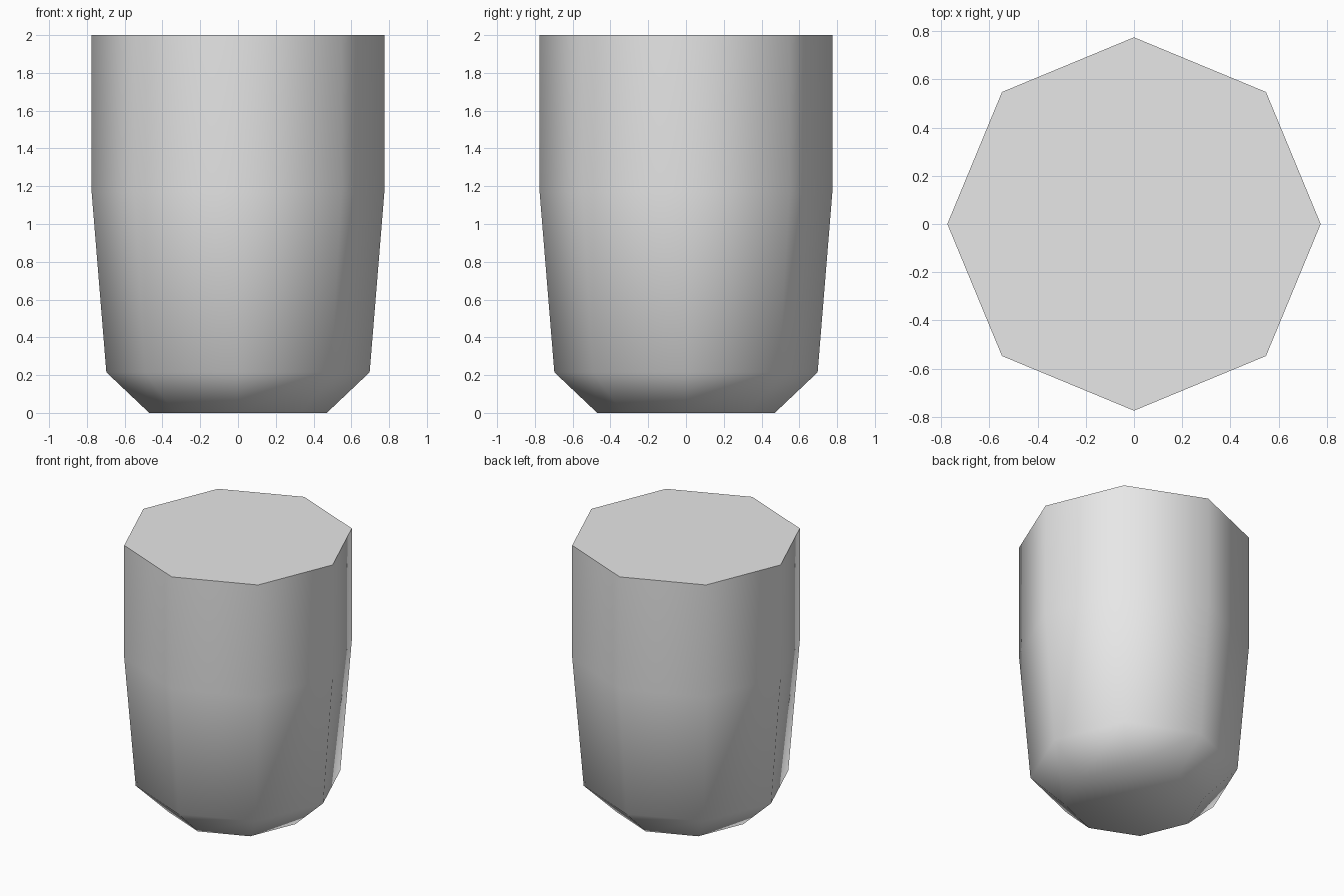
import bpy
import bmesh
from math import cos, sin, pi, radians

cube = bpy.data.objects.get("Cube")
if cube:
    bpy.data.objects.remove(cube, do_unlink=True)

# Plain grey material
grey = bpy.data.materials.new("plain grey")
grey.use_nodes = True
colour = (0.8, 0.8, 0.8, 1)
grey.diffuse_color = colour
grey.node_tree.nodes["Principled BSDF"].inputs["Base Color"].default_value = colour

# Eight-sided body: (radius, height) profile from base to rim
SIDES = 8
profile = [(0.47, 0), (0.697, 0.215), (0.775, 1.17), (0.775, 2)]
bm = bmesh.new()
rings = [[bm.verts.new((r * cos(2 * pi * i / SIDES), r * sin(2 * pi * i / SIDES), z))
          for i in range(SIDES)] for r, z in profile]
for low, high in zip(rings, rings[1:]):
    for i in range(SIDES):
        j = (i + 1) % SIDES
        bm.faces.new((low[i], low[j], high[j], high[i]))

# Flat base and flat top
bm.faces.new(rings[0][::-1])
bm.faces.new(rings[-1])

mesh = bpy.data.meshes.new("tapered_body")
bm.to_mesh(mesh)
bm.free()
mesh.materials.append(grey)
body = bpy.data.objects.new("tapered_body", mesh)
bpy.context.collection.objects.link(body)

# Smooth sides and base, crisp top rim
bpy.context.view_layer.objects.active = body
body.select_set(True)
bpy.ops.object.shade_smooth_by_angle(angle=radians(60))
